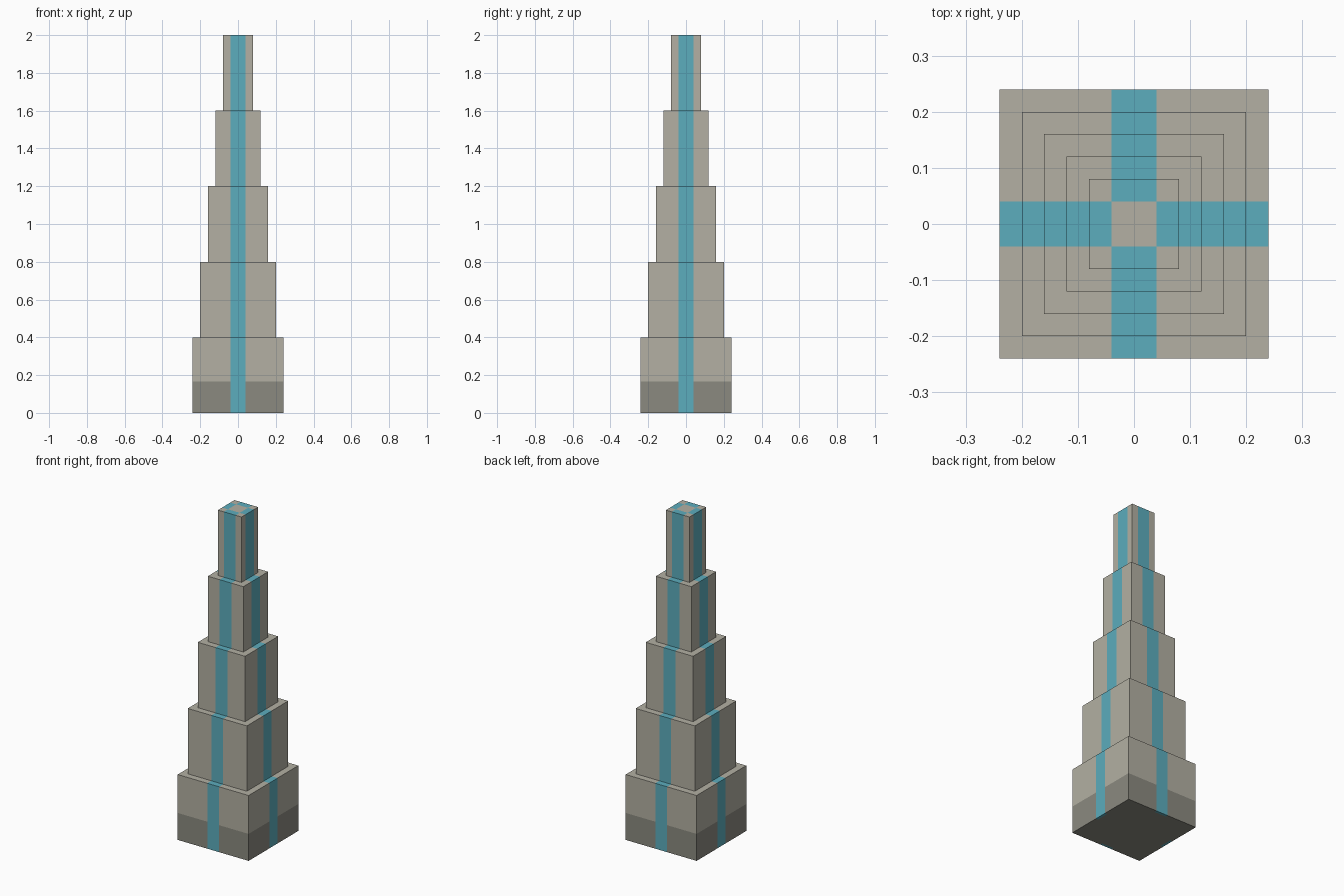
import bpy
import bmesh
from mathutils import Vector

cube = bpy.data.objects.get("Cube")
if cube:
    bpy.data.objects.remove(cube, do_unlink=True)


def make_material(name, color):
    mat = bpy.data.materials.new(name)
    mat.use_nodes = True
    mat.diffuse_color = (*color, 1)
    mat.node_tree.nodes["Principled BSDF"].inputs["Base Color"].default_value = (*color, 1)
    return mat


TIERS = 5
TIER_HEIGHT = 0.4
BASE_HALF = 0.24
STEP = 0.04
STRIPE_HALF = 0.04
PLINTH_TOP = 0.165
TAB_EDGE = 0.225  # stripes wrap slightly under the base

bm = bmesh.new()


def square(half, z):
    corners = ((-1, -1), (1, -1), (1, 1), (-1, 1))
    return [bm.verts.new((x * half, y * half, z)) for x, y in corners]


def bridge(lower, upper):
    for i in range(4):
        j = (i + 1) % 4
        bm.faces.new((lower[i], lower[j], upper[j], upper[i]))


# Stepped shell: each tier has four walls and a ledge to the next tier
ring = square(BASE_HALF, 0)
bm.faces.new(ring[::-1])
for tier in range(TIERS):
    half = BASE_HALF - tier * STEP
    if tier:
        ledge = square(half, tier * TIER_HEIGHT)
        bridge(ring, ledge)
        ring = ledge
    top = square(half, (tier + 1) * TIER_HEIGHT)
    bridge(ring, top)
    ring = top
bm.faces.new(ring)


def cut(faces, point, normal):
    geom = set(faces)
    for f in faces:
        geom.update(f.edges)
        geom.update(f.verts)
    bmesh.ops.bisect_plane(bm, geom=list(geom), plane_co=point, plane_no=normal)


# Cut the stripe borders, the plinth line and the small underside tabs
for axis in (Vector((1, 0, 0)), Vector((0, 1, 0))):
    for side in (-1, 1):
        cut(bm.faces[:], axis * side * STRIPE_HALF, axis)
cut(bm.faces[:], (0, 0, PLINTH_TOP), (0, 0, 1))
for axis in (Vector((1, 0, 0)), Vector((0, 1, 0))):
    for side in (-1, 1):
        underside = [f for f in bm.faces if f.calc_center_median().z < 0.001]
        cut(underside, axis * side * TAB_EDGE, axis)

# Colour by position: crossing stripes, dark plinth, pale stone
for face in bm.faces:
    c = face.calc_center_median()
    stripe = (abs(c.x) < STRIPE_HALF) != (abs(c.y) < STRIPE_HALF)
    if c.z < 0.001:
        stripe = stripe and max(abs(c.x), abs(c.y)) > TAB_EDGE
    face.material_index = 1 if stripe else 2 if c.z < PLINTH_TOP else 0

mesh = bpy.data.meshes.new("stepped_tower")
bm.to_mesh(mesh)
bm.free()
for mat in (make_material("pale stone", (0.451, 0.434, 0.366)),
            make_material("teal glass", (0.107, 0.418, 0.509)),
            make_material("dark stone", (0.258, 0.254, 0.216))):
    mesh.materials.append(mat)
tower = bpy.data.objects.new("stepped_tower", mesh)
bpy.context.collection.objects.link(tower)
